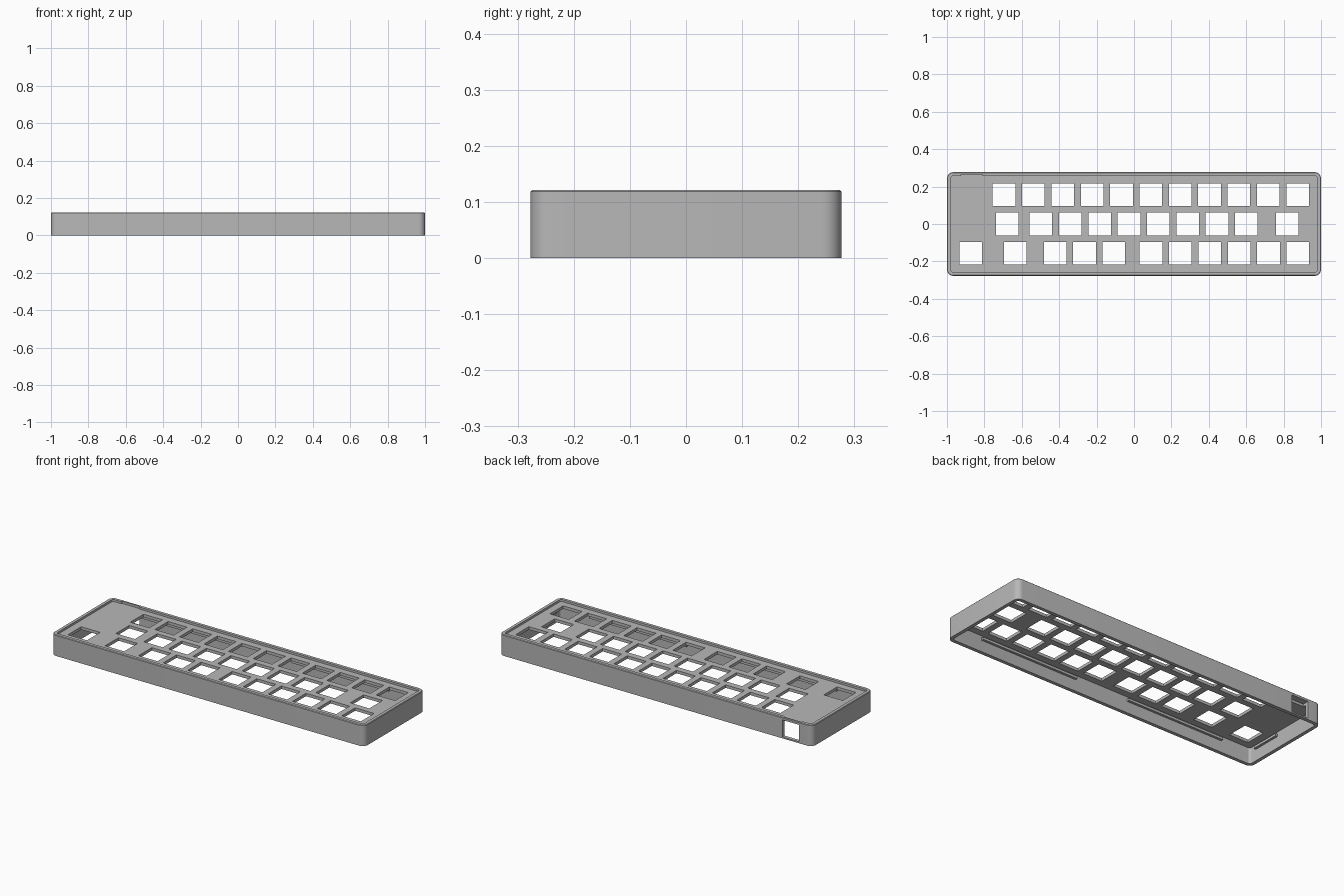
import bpy, bmesh, math
from mathutils import Vector

if "Cube" in bpy.data.objects:
    bpy.data.objects.remove(bpy.data.objects["Cube"])

HALF_X, HALF_Y, HEIGHT, CORNER = 1.0, 0.277, 0.121, 0.034
WALL, PLATE_LOW, PLATE_TOP = 0.02, 0.092, 0.109
PITCH, HOLE = 0.157, 0.121

grey = bpy.data.materials.new("case grey")
grey.use_nodes = True
grey.diffuse_color = (0.48, 0.48, 0.48, 1)
grey.node_tree.nodes["Principled BSDF"].inputs["Base Color"].default_value = grey.diffuse_color


def finish(bm, name):
    bmesh.ops.recalc_face_normals(bm, faces=bm.faces)
    mesh = bpy.data.meshes.new(name)
    bm.to_mesh(mesh)
    bm.free()
    mesh.materials.append(grey)
    obj = bpy.data.objects.new(name, mesh)
    bpy.context.collection.objects.link(obj)
    return obj


def add_box(bm, low, high):
    low, high = Vector(low), Vector(high)
    verts = bmesh.ops.create_cube(bm, size=1)["verts"]
    for v in verts:
        v.co = (low + high) / 2 + v.co * (high - low)


def rounded_loop(bm, inset, z, steps=8):
    r = CORNER - inset
    verts = []
    for quarter, (sx, sy) in enumerate([(1, 1), (-1, 1), (-1, -1), (1, -1)]):
        for i in range(steps + 1):
            a = (quarter + i / steps) * math.pi / 2
            verts.append(bm.verts.new((sx * (HALF_X - CORNER) + r * math.cos(a),
                                       sy * (HALF_Y - CORNER) + r * math.sin(a), z)))
    return verts


# Case: one wall section swept round the outline, closed by the switch plate
section = [(WALL, PLATE_LOW), (WALL, 0), (0, 0), (0, HEIGHT - 0.003),
           (0.003, HEIGHT), (WALL, HEIGHT), (WALL, PLATE_TOP)]
bm = bmesh.new()
loops = [rounded_loop(bm, inset, z) for inset, z in section]
for a, b in zip(loops, loops[1:]):
    for i in range(len(a)):
        j = (i + 1) % len(a)
        bm.faces.new((a[i], a[j], b[j], b[i]))
bm.faces.new(loops[0])
bm.faces.new(loops[-1])
case = finish(bm, "keyboard_case")


# Key openings, as runs of evenly spaced keys: row, first centre, count
runs = [(1, -0.695, 11),
        (0, -0.677, 1), (0, -0.498, 8), (0, 0.82, 1),
        (-1, -0.873, 1), (-1, -0.635, 1), (-1, -0.422, 3), (-1, 0.091, 6)]
bm = bmesh.new()
h = HOLE / 2
for row, first, count in runs:
    for k in range(count):
        x, y = first + k * PITCH, row * PITCH
        add_box(bm, (x - h, y - h, 0.05), (x + h, y + h, 0.2))
# Cable port through the back wall, and the shallow notch in the lip above it
add_box(bm, (-0.915, 0.24, 0.008), (-0.81, 0.35, 0.106))
add_box(bm, (-0.925, 0.25, 0.1075), (-0.81, 0.265, 0.2))
cutter = finish(bm, "opening_cutter")
cutter.hide_render = True

cut = case.modifiers.new("openings", "BOOLEAN")
cut.operation = "DIFFERENCE"
cut.solver = "EXACT"
cut.object = cutter
bpy.context.view_layer.objects.active = case
bpy.ops.object.modifier_apply(modifier=cut.name)
bpy.data.objects.remove(cutter)

bpy.ops.object.select_all(action="DESELECT")
case.select_set(True)
bpy.ops.object.shade_smooth_by_angle(angle=math.radians(30))


# Retaining ribs on the inner walls
def rib(name, low, high):
    bm = bmesh.new()
    add_box(bm, low, high)
    finish(bm, name)


RIB_LOW, RIB_HIGH, DEPTH = 0.066, 0.08, 0.014
inner_x, inner_y = HALF_X - WALL, HALF_Y - WALL
for side, sx in (("left", 1), ("right", -1)):
    x0, x1 = sorted((sx * 0.17, sx * 0.79))
    rib("front_rib_" + side, (x0, -inner_y - 0.005, RIB_LOW), (x1, -inner_y + DEPTH, RIB_HIGH))
    rib("back_rib_" + side, (x0, inner_y - DEPTH, RIB_LOW), (x1, inner_y + 0.005, RIB_HIGH))
    x0, x1 = sorted((sx * (inner_x - DEPTH), sx * (inner_x + 0.005)))
    rib("end_rib_" + side, (x0, -0.21, RIB_LOW), (x1, -0.04, RIB_HIGH))
